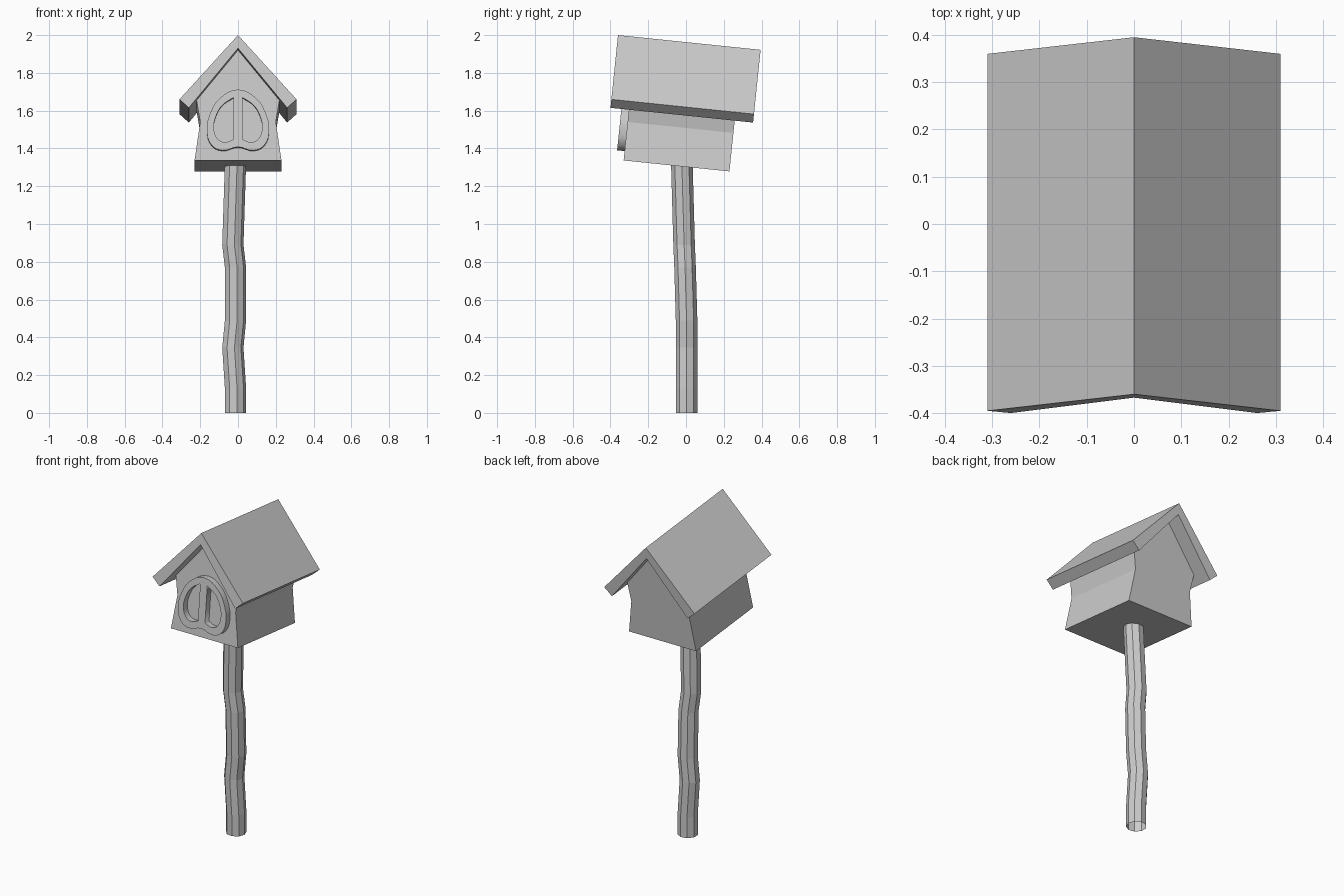
import bpy, bmesh, math
from mathutils import Matrix

if "Cube" in bpy.data.objects:
    bpy.data.objects.remove(bpy.data.objects["Cube"])

# House parts are modelled with the front ridge tip as origin, then tilted back
TILT = Matrix.Translation((0, -0.36, 2.0)) @ Matrix.Rotation(math.radians(-5.9), 4, 'X')


def add_mesh(name, bm):
    bmesh.ops.recalc_face_normals(bm, faces=bm.faces)
    me = bpy.data.meshes.new(name)
    bm.to_mesh(me)
    bm.free()
    ob = bpy.data.objects.new(name, me)
    bpy.context.collection.objects.link(ob)
    return ob


def prism(name, profile, y0, y1):
    """Extrude an x-z profile from y0 to y1."""
    bm = bmesh.new()
    face = bm.faces.new([bm.verts.new((x, y0, z)) for x, z in profile])
    ext = bmesh.ops.extrude_face_region(bm, geom=[face])
    moved = [v for v in ext['geom'] if isinstance(v, bmesh.types.BMVert)]
    bmesh.ops.translate(bm, verts=moved, vec=(0, y1 - y0, 0))
    ob = add_mesh(name, bm)
    ob.matrix_world = TILT
    return ob


def mirrored(half):
    """Close a right-half profile by mirroring the points off the centre line."""
    return half + [(-x, z) for x, z in reversed(half) if x > 1e-6]


# Roof: bent slab, thinner at the ridge
prism("roof", [(0, 0), (0.31, -0.342), (0.26, -0.387), (0, -0.07),
               (-0.26, -0.387), (-0.31, -0.342)], 0, 0.759)

# House body with pinched walls
prism("house_body", mirrored([(0, -0.065), (0.22, -0.333), (0.2, -0.452),
                              (0.23, -0.657)]), 0.098, 0.661)

# Door frame: rounded outline with two half-round openings
cu = bpy.data.curves.new("door_frame", 'CURVE')
cu.dimensions = '2D'
cu.fill_mode = 'BOTH'
cu.extrude = 0.021
cu.resolution_u = 4


def spline(points, corners):
    s = cu.splines.new('BEZIER')
    s.bezier_points.add(len(points) - 1)
    s.use_cyclic_u = True
    for i, (p, (x, z)) in enumerate(zip(s.bezier_points, points)):
        p.co = (x, z - 1.994, 0)
        kind = 'VECTOR' if i in corners else 'AUTO'
        p.handle_left_type = p.handle_right_type = kind


outer = mirrored([(0, 1.71), (0.10, 1.66), (0.15, 1.575), (0.165, 1.50),
                  (0.14, 1.415), (0.085, 1.387), (0, 1.405)])
spline(outer, ())
hole = [(0.024, 1.668), (0.085, 1.625), (0.118, 1.565), (0.128, 1.505),
        (0.108, 1.448), (0.07, 1.43), (0.024, 1.445)]
spline(hole, (0, 6))
spline([(-x, z) for x, z in hole], (0, 6))
door = bpy.data.objects.new("door_frame", cu)
bpy.context.collection.objects.link(door)
door.matrix_world = TILT @ Matrix.Translation((0, 0.079, 0)) @ Matrix.Rotation(math.pi / 2, 4, 'X')
bpy.context.view_layer.objects.active = door
door.select_set(True)
bpy.ops.object.convert(target='MESH')

# Crooked post: nine-sided rings along a wavy path, open underneath
path = [(-0.015, 0.003, 0), (-0.015, 0.003, 0.13), (-0.029, 0.003, 0.345),
        (-0.015, 0.003, 0.49), (-0.015, -0.005, 0.77), (-0.029, -0.01, 0.89),
        (-0.015, -0.022, 1.32)]
SIDES, R = 9, 0.058
bm = bmesh.new()
rings = []
for cx, cy, cz in path:
    rings.append([bm.verts.new((cx + R * math.cos(math.tau * i / SIDES),
                                cy + R * math.sin(math.tau * i / SIDES), cz))
                  for i in range(SIDES)])
for a, b in zip(rings, rings[1:]):
    for i in range(SIDES):
        j = (i + 1) % SIDES
        bm.faces.new((a[i], a[j], b[j], b[i]))
add_mesh("post", bm)
